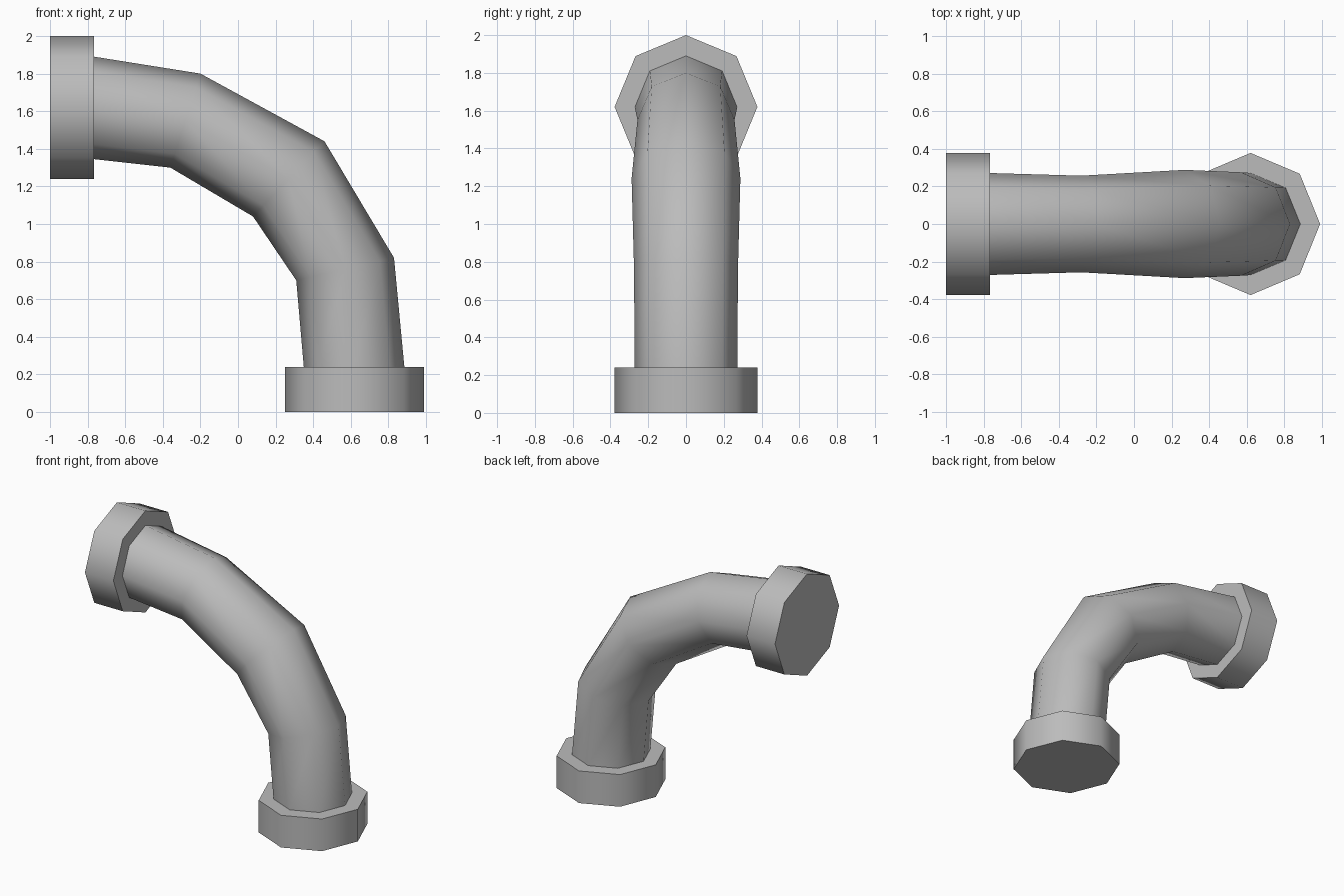
import bpy, bmesh, math
from mathutils import Vector

cube = bpy.data.objects.get("Cube")
if cube:
    bpy.data.objects.remove(cube, do_unlink=True)

SIDES = 8

grey = bpy.data.materials.new("pipe grey")
grey.use_nodes = True
colour = (0.5, 0.5, 0.5, 1)
grey.diffuse_color = colour
grey.node_tree.nodes["Principled BSDF"].inputs["Base Color"].default_value = colour


def loft(name, sections):
    """Join octagonal sections, each given as (inner xz, outer xz, half width in y)."""
    bm = bmesh.new()
    rings = []
    for inner, outer, half_y in sections:
        a = Vector((inner[0], 0, inner[1]))
        b = Vector((outer[0], 0, outer[1]))
        centre, across = (a + b) / 2, (b - a) / 2
        ring = []
        for i in range(SIDES):
            t = math.tau * i / SIDES
            side = Vector((0, half_y * math.sin(t), 0))
            ring.append(bm.verts.new(centre + across * math.cos(t) + side))
        rings.append(ring)
    for low, high in zip(rings, rings[1:]):
        for i in range(SIDES):
            j = (i + 1) % SIDES
            bm.faces.new((low[i], low[j], high[j], high[i]))
    bm.faces.new(rings[0])
    bm.faces.new(rings[-1])
    bmesh.ops.recalc_face_normals(bm, faces=bm.faces)
    mesh = bpy.data.meshes.new(name)
    bm.to_mesh(mesh)
    bm.free()
    mesh.materials.append(grey)
    obj = bpy.data.objects.new(name, mesh)
    bpy.context.collection.objects.link(obj)
    bpy.ops.object.select_all(action='DESELECT')
    obj.select_set(True)
    bpy.context.view_layer.objects.active = obj
    bpy.ops.object.shade_smooth_by_angle(angle=math.radians(60))


# Curved pipe from the bottom collar to the side collar
loft("bent_pipe", [
    ((0.35, 0.24), (0.885, 0.24), 0.272),
    ((0.31, 0.70), (0.83, 0.82), 0.275),
    ((0.08, 1.04), (0.46, 1.44), 0.288),
    ((-0.36, 1.30), (-0.20, 1.80), 0.257),
    ((-0.765, 1.345), (-0.765, 1.89), 0.271),
])

# End collars
loft("bottom_collar", [((0.25, z), (0.99, z), 0.378) for z in (0, 0.24)])
loft("side_collar", [((x, 1.24), (x, 2.0), 0.378) for x in (-1, -0.765)])
